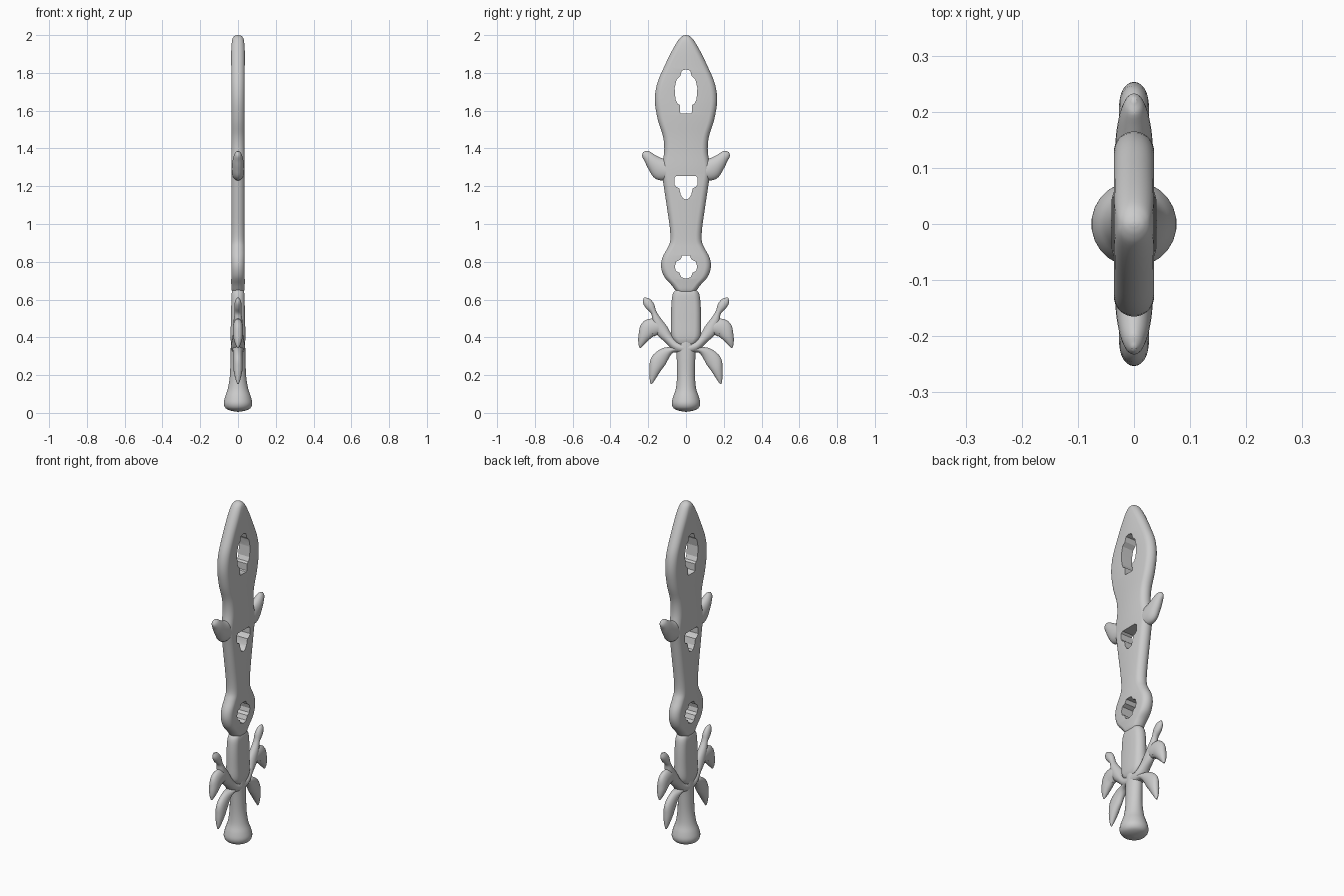
import bpy, bmesh, math
from mathutils import Vector

if "Cube" in bpy.data.objects:
    bpy.data.objects.remove(bpy.data.objects["Cube"])


def spline(rows, steps=4):
    """Catmull-Rom smoothing of (y, z, half width, half thickness) rows."""
    p = [Vector(r) for r in rows]
    p = [p[0]] + p + [p[-1]]
    out = []
    for i in range(1, len(p) - 2):
        a, b, c, d = p[i - 1:i + 3]
        for s in range(steps):
            t = s / steps
            out.append(0.5 * (2 * b + (c - a) * t + (2 * a - 5 * b + 4 * c - d) * t * t
                              + (3 * b - a - 3 * c + d) * t ** 3))
    return out + [p[-1]]


def smooth(ob, angle=40):
    bpy.ops.object.select_all(action='DESELECT')
    ob.select_set(True)
    bpy.context.view_layer.objects.active = ob
    bpy.ops.object.shade_smooth_by_angle(angle=math.radians(angle))


def finish(name, bm):
    bmesh.ops.recalc_face_normals(bm, faces=bm.faces)
    me = bpy.data.meshes.new(name)
    bm.to_mesh(me)
    bm.free()
    ob = bpy.data.objects.new(name, me)
    bpy.context.collection.objects.link(ob)
    return ob


def loft(name, rows, side=1, flat=False, n=24):
    """Sweep a rounded section along a path in the YZ plane."""
    pts = spline(rows)
    bm = bmesh.new()
    rings = []
    for i, (y, z, w, t) in enumerate(pts):
        a, b = pts[max(i - 1, 0)], pts[min(i + 1, len(pts) - 1)]
        d = Vector((b[0] - a[0], b[1] - a[1])).normalized()
        w, t = max(w, .002), max(t, .002)
        r = min(w, t) if flat else w
        ring = []
        for k in range(n):
            ang = 2 * math.pi * (k + .5) / n
            u = math.copysign(w - r, math.cos(ang)) + r * math.cos(ang)
            ring.append(bm.verts.new((t * math.sin(ang), side * (y - d.y * u), z + d.x * u)))
        rings.append(ring)
    for a, b in zip(rings, rings[1:]):
        for k in range(n):
            bm.faces.new((a[k], a[(k + 1) % n], b[(k + 1) % n], b[k]))
    bm.faces.new(rings[0])
    bm.faces.new(rings[-1])
    ob = finish(name, bm)
    smooth(ob)
    return ob


def cutter(name, half):
    """Mirrored half outline, extruded through the blade."""
    outline = half + [(-y, z) for y, z in reversed(half) if y > 0]
    bm = bmesh.new()
    f = bm.faces.new([bm.verts.new((-.1, y, z)) for y, z in outline])
    g = bmesh.ops.extrude_face_region(bm, geom=[f])['geom']
    bmesh.ops.translate(bm, vec=(.2, 0, 0), verts=[v for v in g if isinstance(v, bmesh.types.BMVert)])
    ob = finish(name, bm)
    ob.hide_render = True
    return ob


# Blade: half width by height
T = .036
blade = loft("blade", [(0, z, w, t) for z, w, t in [
    (2.0, .004, .006), (1.994, .02, .02), (1.975, .04, .031), (1.92, .073, T), (1.83, .117, T),
    (1.74, .154, T), (1.65, .165, T), (1.55, .149, T), (1.46, .121, T), (1.38, .116, T),
    (1.29, .13, T), (1.2, .118, T), (1.1, .103, T), (.98, .086, T), (.91, .084, T), (.87, .1, T),
    (.82, .126, T), (.77, .132, T), (.72, .115, T), (.68, .08, T), (.65, .057, .034), (.63, .04, .025)]],
    flat=True)

# Openings in the blade
holes = [
    [(0, 1.818), (.022, 1.812), (.03, 1.785), (.05, 1.765), (.06, 1.72), (.056, 1.66),
     (.045, 1.637), (.031, 1.63), (.031, 1.59), (.025, 1.585)],
    [(.05, 1.255), (.061, 1.245), (.062, 1.21), (.052, 1.196), (.036, 1.19), (.028, 1.155),
     (.015, 1.135), (0, 1.13)],
    [(.02, .832), (.03, .811), (.052, .8), (.059, .775), (.054, .752), (.035, .742),
     (.025, .718), (0, .71)],
]
for i, h in enumerate(holes):
    c = cutter(f"hole_cutter_{i}", h)
    m = blade.modifiers.new("hole", 'BOOLEAN')
    m.operation, m.object, m.solver = 'DIFFERENCE', c, 'EXACT'
    bpy.context.view_layer.objects.active = blade
    bpy.ops.object.modifier_apply(modifier=m.name)
    bpy.data.objects.remove(c)
smooth(blade)

# Grip and pommel
loft("grip", [(0, z, w, t) for z, w, t in [
    (.665, .03, .015), (.655, .05, .026), (.63, .07, .034), (.57, .078, .036), (.48, .08, .038),
    (.41, .079, .04), (.38, .066, .038), (.36, .045, .03), (.35, .02, .015)]], flat=True)
loft("pommel", [(0, z, w, t) for z, w, t in [
    (.4, .04, .034), (.36, .054, .038), (.3, .05, .04), (.2, .048, .043), (.13, .054, .054),
    (.085, .069, .069), (.05, .076, .076), (.025, .066, .066), (.012, .04, .04), (.006, .004, .004)]])

# Mirrored blade prongs and leafy guard
for side, tag in ((1, "right"), (-1, "left")):
    loft(f"prong_{tag}", [(.09, 1.275, .045, .034), (.13, 1.29, .06, .034), (.165, 1.318, .045, .031),
                          (.195, 1.35, .031, .025), (.215, 1.372, .022, .016), (.222, 1.383, .005, .004)], side)
    loft(f"guard_arm_{tag}", [(0, .34, .035, .038), (.05, .352, .028, .037), (.09, .39, .026, .03),
                              (.13, .44, .035, .026), (.155, .49, .025, .023), (.17, .53, .015, .018),
                              (.19, .565, .024, .02), (.21, .592, .021, .015), (.221, .61, .004, .004)], side)
    loft(f"side_leaf_{tag}", [(.12, .44, .03, .02), (.155, .452, .043, .026), (.195, .445, .05, .027),
                              (.221, .405, .033, .025), (.236, .37, .018, .016), (.244, .345, .004, .004)], side)
    loft(f"lower_leaf_{tag}", [(.02, .34, .025, .036), (.07, .335, .016, .028), (.11, .315, .032, .024),
                               (.146, .275, .042, .025), (.164, .23, .031, .024), (.177, .185, .017, .015),
                               (.184, .153, .004, .004)], side)
